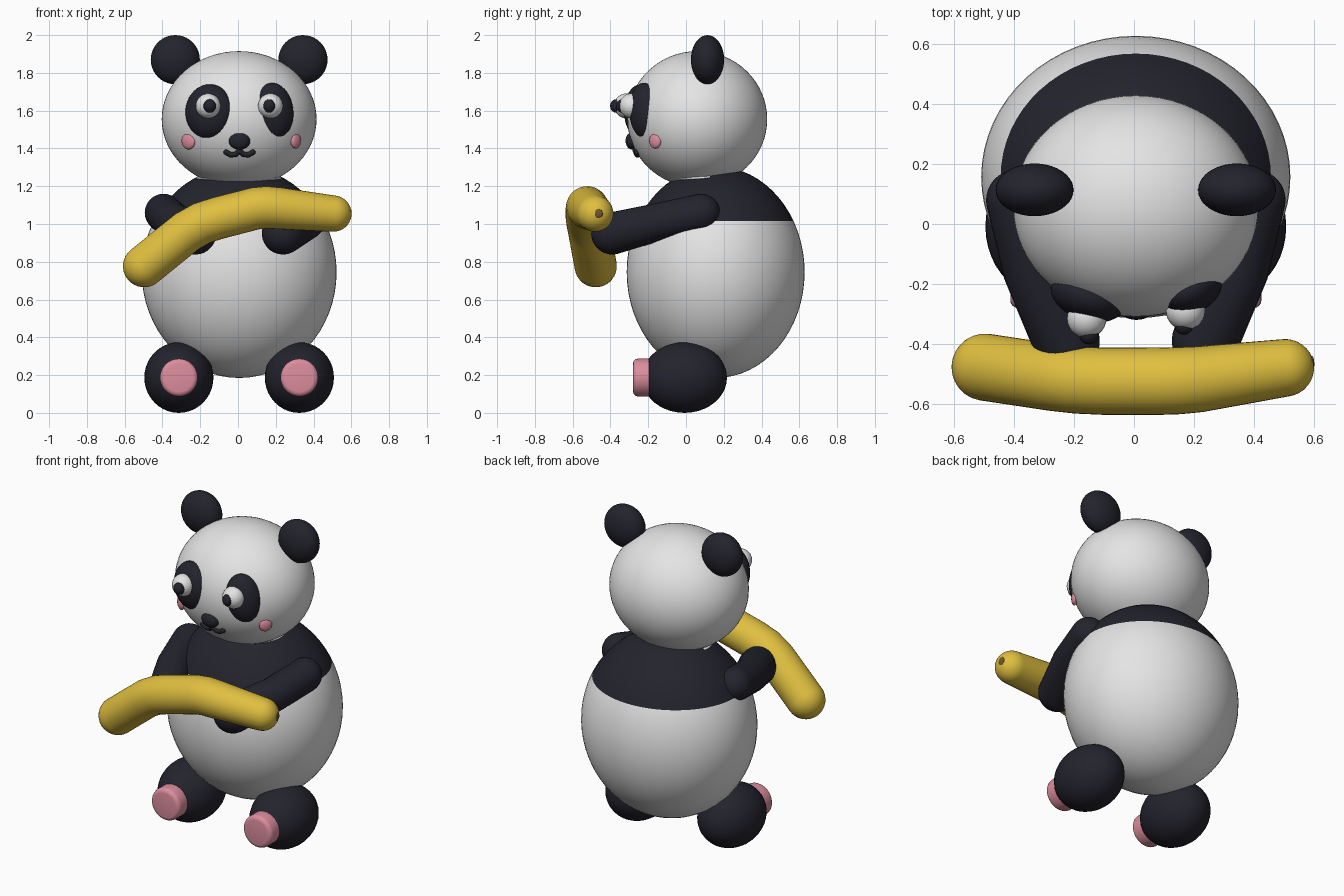
import bpy, bmesh, math
from mathutils import Vector, Matrix

if "Cube" in bpy.data.objects:
    bpy.data.objects.remove(bpy.data.objects["Cube"])


def material(name, rgb):
    m = bpy.data.materials.new(name)
    m.diffuse_color = (*rgb, 1)
    m.use_nodes = True
    m.node_tree.nodes["Principled BSDF"].inputs["Base Color"].default_value = m.diffuse_color
    return m


WHITE = material("soft white", (0.78, 0.78, 0.78))
BLACK = material("ink black", (0.017, 0.017, 0.027))
PINK = material("pink", (0.72, 0.27, 0.34))
YELLOW = material("yellow", (0.74, 0.52, 0.05))
BROWN = material("tip brown", (0.16, 0.09, 0.025))


def finish(name, bm, *mats):
    bmesh.ops.recalc_face_normals(bm, faces=bm.faces)
    for f in bm.faces:
        f.smooth = True
    me = bpy.data.meshes.new(name)
    bm.to_mesh(me)
    bm.free()
    for m in mats:
        me.materials.append(m)
    ob = bpy.data.objects.new(name, me)
    bpy.context.collection.objects.link(ob)
    return ob


def ball_mesh(loc, radii, turn=0, tilt=0, seg=40):
    bm = bmesh.new()
    mat = (Matrix.Translation(loc) @ Matrix.Rotation(math.radians(turn), 4, 'Z')
           @ Matrix.Rotation(math.radians(tilt), 4, 'Y') @ Matrix.Diagonal((*radii, 1)))
    bmesh.ops.create_uvsphere(bm, u_segments=seg, v_segments=seg // 2, radius=1, matrix=mat)
    return bm


def ball(name, mat, loc, radii, turn=0, tilt=0, seg=40):
    return finish(name, ball_mesh(loc, radii, turn, tilt, seg), mat)


def tube(name, mat, points, radii, seg=28):
    """Round tube along a path, with hemispherical ends."""
    pts = [Vector(p) for p in points]
    n = len(pts)
    rings = []
    for i, p in enumerate(pts):
        t0 = (p - pts[i - 1]).normalized() if i else (pts[1] - p).normalized()
        t1 = (pts[i + 1] - p).normalized() if i < n - 1 else t0
        t = (t0 + t1).normalized()
        r = radii[i]
        if i in (0, n - 1):
            caps = [(p + t * r * math.sin(a) * (1 if i else -1), t, r * math.cos(a))
                    for a in (math.radians(d) for d in range(0, 90, 11))]
            rings += caps if i else caps[::-1]
        else:
            rings.append((p, t, r))
    bm = bmesh.new()
    loops = []
    for c, t, r in rings:
        side = t.cross(Vector((0, 0, 1))).normalized()
        up = side.cross(t)
        loops.append([bm.verts.new(c + (side * math.cos(a) + up * math.sin(a)) * r)
                      for a in (math.tau * k / seg for k in range(seg))])
    for a, b in zip(loops, loops[1:]):
        for k in range(seg):
            j = (k + 1) % seg
            bm.faces.new((a[k], a[j], b[j], b[k]))
    bm.faces.new(loops[0])
    bm.faces.new(loops[-1])
    return finish(name, bm, mat)


CX = 0.006

# body: white belly, black chest band above a clean cut
bm = ball_mesh((CX, 0.157, 0.745), (0.516, 0.471, 0.56), seg=64)
bmesh.ops.bisect_plane(bm, geom=bm.verts[:] + bm.edges[:] + bm.faces[:],
                       plane_co=(0, 0, 1.016), plane_no=(0, 0, 1))
for f in bm.faces:
    f.material_index = int(f.calc_center_median().z > 1.016)
finish("body", bm, WHITE, BLACK)

# head and neck fillet
ball("head", WHITE, (CX, 0.06, 1.555), (0.41, 0.37, 0.36), seg=64)
ball("neck", WHITE, (CX, 0.105, 1.243), (0.228, 0.208, 0.03))

# paired ears, arms, feet and foot pads
for s, side in ((-1, "left"), (1, "right")):
    ball(side + "_ear", BLACK, (CX + s * 0.338, 0.114, 1.87), (0.13, 0.088, 0.13))
    tube(side + "_arm", BLACK,
         [(CX + s * 0.40, 0.08, 1.06), (CX + s * 0.345, -0.15, 1.01), (CX + s * 0.232, -0.39, 0.95)],
         [0.1, 0.1, 0.112])
    ball(side + "_foot", BLACK, (CX + s * 0.319, -0.008, 0.187), (0.183, 0.225, 0.187))
    bm = bmesh.new()
    bmesh.ops.create_cone(bm, cap_ends=True, segments=40, radius1=0.1, radius2=0.1, depth=0.12,
                          matrix=Matrix.Translation((CX + s * 0.319, -0.22, 0.187))
                          @ Matrix.Rotation(math.pi / 2, 4, 'X'))
    rims = [e for e in bm.edges if abs(e.verts[0].co.y - e.verts[1].co.y) < 1e-4]
    bmesh.ops.bevel(bm, geom=rims, offset=0.025, segments=4, profile=0.5, affect='EDGES')
    finish(side + "_foot_pad", bm, PINK)

# eye patches, eyes and pupils
ball("left_eye_patch", BLACK, (-0.152, -0.238, 1.595), (0.13, 0.085, 0.145), -18, 5)
ball("right_eye_patch", BLACK, (0.192, -0.218, 1.598), (0.105, 0.078, 0.15), 25, -9)
ball("left_eye", WHITE, (-0.158, -0.315, 1.625), (0.066, 0.066, 0.066), seg=28)
ball("right_eye", WHITE, (0.172, -0.288, 1.625), (0.066, 0.066, 0.066), seg=28)
ball("left_pupil", BLACK, (-0.15, -0.368, 1.625), (0.034, 0.034, 0.036), seg=20)
ball("right_pupil", BLACK, (0.166, -0.338, 1.625), (0.032, 0.032, 0.036), seg=20)

# cheeks, nose and mouth
ball("left_cheek", PINK, (-0.262, -0.19, 1.44), (0.045, 0.02, 0.045), -40, seg=24)
ball("right_cheek", PINK, (0.306, -0.163, 1.44), (0.038, 0.018, 0.04), 52, seg=24)
ball("nose", BLACK, (0.008, -0.285, 1.44), (0.057, 0.035, 0.046), seg=28)
for s, side in ((-1, "left"), (1, "right")):
    tube(side + "_mouth", BLACK,
         [(0.008 + s * x, y, z) for x, y, z in
          ((0, -0.268, 1.39), (0.02, -0.26, 1.37), (0.045, -0.257, 1.366), (0.07, -0.26, 1.38))],
         [0.015] * 4, seg=12)

# held curved fruit with a brown tip
tube("fruit", YELLOW,
     [(-0.497, -0.478, 0.777), (-0.27, -0.512, 0.96), (-0.19, -0.521, 1.005), (-0.1, -0.525, 1.033),
      (0.09, -0.525, 1.082), (0.15, -0.523, 1.088), (0.22, -0.518, 1.083), (0.505, -0.48, 1.055)],
     [0.112, 0.112, 0.112, 0.112, 0.112, 0.112, 0.11, 0.096], seg=36)
ball("fruit_tip", BROWN, (0.594, -0.468, 1.055), (0.008, 0.028, 0.026), seg=16)
